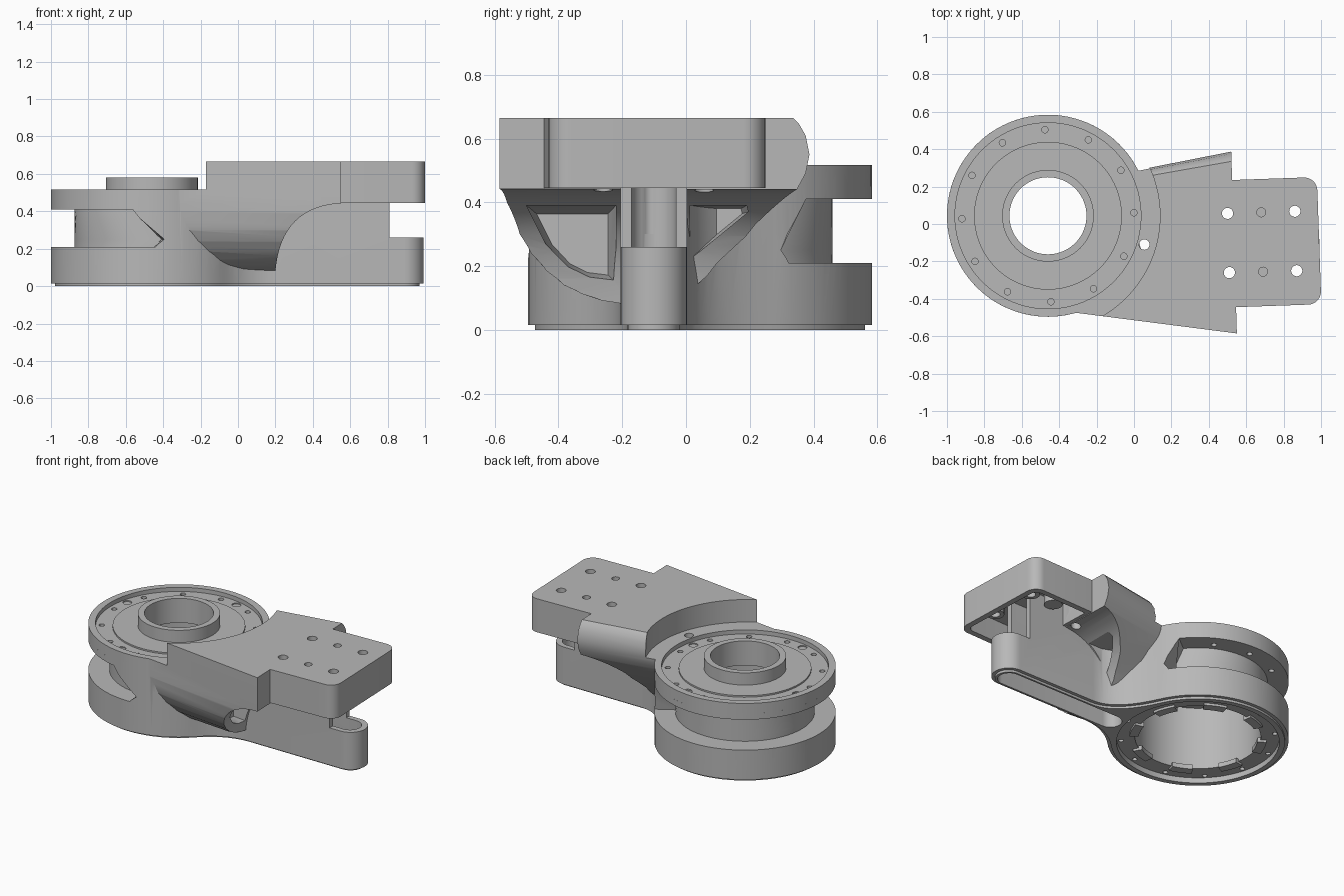
import bpy, bmesh
from math import sin, cos, pi, radians
from mathutils import Vector, Matrix

if "Cube" in bpy.data.objects:
    bpy.data.objects.remove(bpy.data.objects["Cube"])

CX, CY = -0.46, 0.044         # ring axis
Y0, Y1 = -0.205, 0.003        # arm sides
YM = (Y0 + Y1) / 2

grey = bpy.data.materials.new("cast_grey")
grey.use_nodes = True
grey.diffuse_color = (0.48, 0.48, 0.48, 1)
grey.node_tree.nodes["Principled BSDF"].inputs["Base Color"].default_value = (0.48, 0.48, 0.48, 1)


def make(name, bm):
    bmesh.ops.recalc_face_normals(bm, faces=bm.faces)
    me = bpy.data.meshes.new(name)
    bm.to_mesh(me)
    bm.free()
    ob = bpy.data.objects.new(name, me)
    me.materials.append(grey)
    bpy.context.collection.objects.link(ob)
    return ob


def skin(bm, rings, closed=False):
    """Bridge successive loops of points, capping the ends unless closed."""
    loops = [[bm.verts.new(p) for p in r] for r in rings]
    n = len(loops[0])
    pairs = list(zip(loops, loops[1:])) + ([(loops[-1], loops[0])] if closed else [])
    for a, b in pairs:
        for i in range(n):
            j = (i + 1) % n
            bm.faces.new((a[i], a[j], b[j], b[i]))
    if not closed:
        bm.faces.new(loops[0])
        bm.faces.new(loops[-1])


def prism(name, pts, h0, h1, axis="z"):
    bm = bmesh.new()
    skin(bm, [[(a, b, h) if axis == "z" else (a, h, b) for a, b in pts] for h in (h0, h1)])
    return make(name, bm)


def arc(cx, cy, r, a0, a1, n):
    return [(cx + r * cos(radians(a0 + (a1 - a0) * i / n)),
             cy + r * sin(radians(a0 + (a1 - a0) * i / n))) for i in range(n + 1)]


def circle(r, cx=CX, cy=CY, n=96):
    return arc(cx, cy, r, 0, 360, n)[:-1]


def bezier(p, c, q, n=10):
    p, c, q = Vector(p), Vector(c), Vector(q)
    return [tuple(p.lerp(c, i / n).lerp(c.lerp(q, i / n), i / n)) for i in range(n + 1)]


def tube(name, r0, r1, z0, z1, n=96):
    bm = bmesh.new()
    rings = []
    for i in range(n):
        c, s = cos(2 * pi * i / n), sin(2 * pi * i / n)
        rings.append([(CX + r * c, CY + r * s, z)
                      for r, z in ((r0, z0), (r1, z0), (r1, z1), (r0, z1))])
    skin(bm, rings, closed=True)
    return make(name, bm)


def pegs(name, spots, r, z0, z1):
    bm = bmesh.new()
    for x, y in spots:
        skin(bm, [[(a, b, z) for a, b in circle(r, x, y, 20)] for z in (z0, z1)])
    return make(name, bm)


def combine(target, tool, op="DIFFERENCE"):
    tool.hide_render = True
    mod = target.modifiers.new("join", "BOOLEAN")
    mod.operation, mod.object, mod.solver = op, tool, "EXACT"
    bpy.context.view_layer.objects.active = target
    bpy.ops.object.modifier_apply(modifier=mod.name)
    bpy.data.objects.remove(tool)


def outline(d):
    """Plan of ring and arm with blended junctions, inset by d."""
    r, lo, hi = 0.54 - d, Y0 + d, Y1 - d
    pts = arc(CX, CY, r, 25, 315, 84)
    p = pts[-1]
    pts += bezier(p, (p[0] + lo - p[1], lo), (0.22, lo))[1:]
    pts += arc(0.993 - d - (hi - lo) / 2, YM, (hi - lo) / 2, -90, 90, 20)
    q = pts[0]
    pts += bezier((0.32, hi), (q[0] + 0.466 * (q[1] - hi), hi), q)[:-1]
    return pts


def plate_plan(x0, x1, h, r):
    """Plate outline with rounded outer corners, turned slightly."""
    pts = (arc(x1 - r, h - r, r, 0, 90, 8) + [(x0, h), (x0, -h)]
           + arc(x1 - r, r - h, r, -90, 0, 8))
    turn = Matrix.Rotation(radians(2), 2)
    return [tuple(turn @ Vector(p) + Vector((0.67, -0.1))) for p in pts]


# Ring housing and arm
body = prism("housing_and_arm", outline(0), 0.015, 0.45)
combine(body, prism("upper_ring", circle(0.54), 0.3, 0.517), "UNION")
combine(body, prism("bottom_lip", outline(0.022), 0, 0.1), "UNION")
combine(body, prism("arm_step", [(0.81, -0.4), (1.2, -0.4), (1.2, 0.3), (0.81, 0.3)], 0.26, 0.6))

# Flared wing between ring and mounting plate
half = [(-0.485, 0.665), (-0.485, 0.445), (-0.483, 0.4), (-0.455, 0.3), (-0.42, 0.24), (-0.37, 0.185),
        (-0.31, 0.14), (-0.25, 0.113), (-0.18, 0.092), (-0.1, 0.08), (0.1, 0.1), (0.225, 0.21),
        (0.35, 0.33), (0.445, 0.435), (0.475, 0.49), (0.487, 0.55), (0.475, 0.61),
        (0.455, 0.645), (0.435, 0.665)]
bm = bmesh.new()
skin(bm, [[(-0.32, -0.1 + y * (0.77 if y < 0 else 0.66), z) for y, z in half],
          [(0.535 - 0.031 * y, -0.1 + y, z) for y, z in half]])
wing = make("wing", bm)
sweep = [(0.2, 0.0)] + bezier((0.2, 0.08), (0.23, 0.43), (0.56, 0.443), 16) + [(0.8, 0.443), (0.8, 0.0)]
combine(wing, prism("under_sweep", sweep, -1, 1, "y"))
combine(wing, prism("ring_clearance", circle(0.62, -0.481), 0.517, 0.8))
front_pocket = [(-0.5, 0.39), (-0.22, 0.39), (-0.22, 0.15), (-0.3, 0.16), (-0.37, 0.195), (-0.44, 0.27)]
back_pocket = [(0.012, 0.39), (0.19, 0.39), (0.195, 0.37), (0.012, 0.22)]
for pts in (front_pocket, back_pocket):
    my = sum(p[0] for p in pts) / len(pts)
    mz = sum(p[1] for p in pts) / len(pts)
    bm = bmesh.new()
    skin(bm, [[(x, my + (y - my) * k, mz + (z - mz) * k) for y, z in pts]
              for x, k in ((0.14, 0.8), (0.24, 1), (0.7, 1))])
    combine(wing, make("pocket", bm))
combine(body, wing, "UNION")

# Mounting plate, hollow underneath with bosses on both sides of the arm
combine(body, prism("mounting_plate", plate_plan(-0.3, 0.32, 0.34, 0.07), 0.445, 0.665), "UNION")
bolts = [(0.5, 0.057), (0.86, 0.068), (0.51, -0.26), (0.87, -0.25)]
dowels = [(0.68, 0.062), (0.69, -0.255)]
hollow = prism("plate_hollow", plate_plan(-0.11, 0.283, 0.303, 0.04), 0.4, 0.59)
walls = [(0.4, Y0), (0.81, Y0), (0.81, Y1), (0.4, Y1)]
combine(hollow, prism("arm_walls", walls, 0.3, 0.7))
combine(hollow, pegs("bosses", bolts + dowels, 0.055, 0.515, 0.7))
combine(body, hollow)

# Groove round the neck with slanted ends
bm = bmesh.new()
rings = []
for i in range(81):
    t = i / 80
    ring = []
    for r, z, a0, a1 in ((0.415, 0.21, 31, 272), (0.6, 0.21, 31, 272), (0.6, 0.25, 28, 277),
                         (0.6, 0.41, 38, 259), (0.415, 0.41, 38, 259), (0.415, 0.25, 28, 277)):
        a = radians(a0 + (a1 - a0) * t)
        ring.append((CX + r * cos(a), CY + r * sin(a), z))
    rings.append(ring)
skin(bm, rings)
combine(body, make("groove", bm))

# Recesses and bores
combine(body, prism("top_recess", circle(0.497), 0.49, 0.6))
combine(body, prism("bottom_recess", circle(0.485), -0.1, 0.035))
combine(body, prism("bore", circle(0.375), -0.1, 0.45))
combine(body, prism("through_bore", circle(0.206), 0.3, 0.8))


# Hollow arm, open below and at its outer end, higher under the plate
def slot(x0):
    return arc(0.885, YM, 0.07, -90, 90, 16) + arc(x0, YM, 0.07, 90, 270, 16)


combine(body, prism("arm_slot", slot(0.1), -0.1, 0.47))
combine(body, prism("upper_arm_slot", slot(0.3), 0.4, 0.59))


# Screw and dowel holes
def bolt_circle(start, count):
    return arc(CX, CY, 0.46, start, start + 360, count)[:-1]


combine(body, pegs("ring_screws", bolt_circle(2, 12), 0.017, 0.4, 0.6))
combine(body, pegs("ring_dowels", bolt_circle(77, 4), 0.027, 0.483, 0.6))
combine(body, pegs("lower_screws", bolt_circle(15, 12), 0.015, -0.1, 0.07))
combine(body, pegs("plate_bolts", bolts, 0.03, 0.36, 0.8))
combine(body, pegs("plate_dowels", dowels, 0.024, 0.55, 0.8))
combine(body, pegs("ledge_hole", [(0.055, -0.11)], 0.028, 0.3, 0.6))

# Inner disc, collar and retaining tabs
disc = tube("bearing_disc", 0.225, 0.395, 0.48, 0.5)
collar = tube("collar", 0.206, 0.245, 0.42, 0.58)
bm = bmesh.new()
for k in range(8):
    a = 45 * k + 10
    pts = arc(CX, CY, 0.41, a, a + 20, 5) + arc(CX, CY, 0.355, a + 20, a, 5)
    skin(bm, [[(x, y, z) for x, y in pts] for z in (0.02, 0.05)])
tabs = make("retaining_tabs", bm)

# Shading
bpy.ops.object.select_all(action="DESELECT")
for ob in (body, disc, collar, tabs):
    ob.select_set(True)
bpy.context.view_layer.objects.active = body
bpy.ops.object.shade_smooth_by_angle(angle=radians(28))
